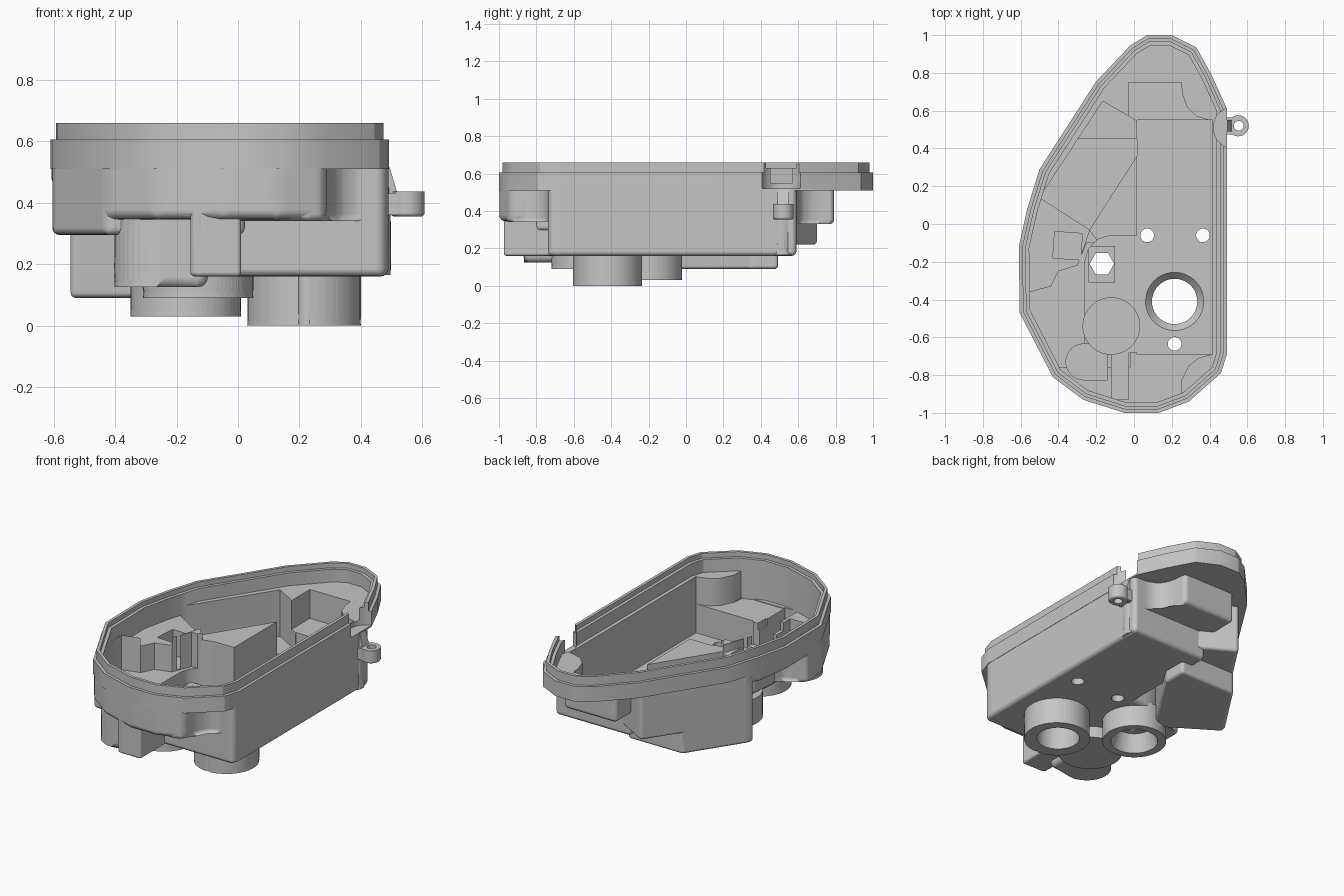
import bpy, bmesh, math
from mathutils import Vector

if "Cube" in bpy.data.objects:
    bpy.data.objects.remove(bpy.data.objects["Cube"])

grey = bpy.data.materials.new("plain grey")
grey.use_nodes = True
grey.diffuse_color = (0.56, 0.56, 0.56, 1)
grey.node_tree.nodes["Principled BSDF"].inputs["Base Color"].default_value = (0.56, 0.56, 0.56, 1)


# ---- flat polygon helpers ----
def ccw(poly):
    area = sum(a[0] * b[1] - b[0] * a[1] for a, b in zip(poly, poly[1:] + poly[:1]))
    return poly if area > 0 else poly[::-1]


def offset(poly, d):
    """Move every side outward by d."""
    pts = [Vector(p) for p in ccw(poly)]
    out = []
    for i, p in enumerate(pts):
        e1 = (p - pts[i - 1]).normalized()
        e2 = (pts[(i + 1) % len(pts)] - p).normalized()
        n1, n2 = Vector((e1.y, -e1.x)), Vector((e2.y, -e2.x))
        out.append(tuple(p + (n1 + n2) * d / (1 + n1.dot(n2))))
    return out


def clip(poly, frame):
    """Keep the part of poly inside a convex frame."""
    pts = [Vector(p) for p in ccw(poly)]
    frame = [Vector(p) for p in ccw(frame)]
    for a, b in zip(frame, frame[1:] + frame[:1]):
        e, new = b - a, []
        for i, p in enumerate(pts):
            q = pts[i - 1]
            sp, sq = e.cross(p - a), e.cross(q - a)
            if (sp >= 0) != (sq >= 0):
                new.append(q + (p - q) * sq / (sq - sp))
            if sp >= 0:
                new.append(p)
        pts = new
    return [tuple(p) for i, p in enumerate(pts) if (p - pts[i - 1]).length > 0.008]


def box(x0, x1, y0, y1):
    return [(x0, y0), (x1, y0), (x1, y1), (x0, y1)]


def disc(x, y, r, n=40):
    return [(x + r * math.cos(k * math.tau / n), y + r * math.sin(k * math.tau / n)) for k in range(n)]


# ---- solid helpers ----
def prism(name, poly, z0, z1, round_by=0.0, taper=0.0):
    """Extrude a polygon; round the underside and sharp uprights; taper offsets the top."""
    poly = ccw(poly)
    n = len(poly)
    bm = bmesh.new()
    low = [bm.verts.new((x, y, z0)) for x, y in poly]
    top = [bm.verts.new((x, y, z1)) for x, y in (offset(poly, taper) if taper else poly)]
    bm.faces.new(low[::-1])
    bm.faces.new(top)
    for i in range(n):
        j = (i + 1) % n
        bm.faces.new((low[i], low[j], top[j], top[i]))
    if round_by:
        def chosen(e):
            zs = [v.co.z for v in e.verts]
            if min(zs) > (z0 + z1) / 2:
                return False
            return max(zs) < z1 or e.calc_face_angle() > 0.6
        bmesh.ops.bevel(bm, geom=[e for e in bm.edges if chosen(e)], offset=round_by,
                        segments=4, profile=0.5, affect='EDGES', clamp_overlap=n < 20)
    me = bpy.data.meshes.new(name)
    bm.to_mesh(me)
    bm.free()
    me.materials.append(grey)
    ob = bpy.data.objects.new(name, me)
    bpy.context.collection.objects.link(ob)
    return ob


def combine(base, tool, mode):
    mod = base.modifiers.new(mode, 'BOOLEAN')
    mod.operation, mod.object, mod.solver = mode, tool, 'MANIFOLD'
    bpy.context.view_layer.objects.active = base
    bpy.ops.object.modifier_apply(modifier=mod.name)
    bpy.data.objects.remove(tool)


RIM, LIP, ABOVE = 0.605, 0.66, 0.72
outline = ccw([(0.07, 1), (0.2, 1), (0.33, 0.935), (0.41, 0.79), (0.492, 0.61), (0.492, -0.69), (0.46, -0.79),
               (0.29, -0.94), (0.13, -1), (-0.05, -1), (-0.27, -0.93), (-0.43, -0.81), (-0.605, -0.47),
               (-0.61, -0.12), (-0.565, 0.08), (-0.5, 0.29), (-0.2, 0.755), (-0.02, 0.945)])
skin, inside = offset(outline, -0.002), offset(outline, -0.055)

# bays: name, inner plan, floor height, optional outer plan
slanted = [(-0.5, 0.14), (-0.165, 0.65), (0.015, 0.545), (0.015, 0.36), (-0.235, -0.03)]
corner = [p for p in disc(-0.265, -0.73, 0.095) if p[0] < -0.26] + [(-0.14, -0.825), (-0.14, -0.635)]
bays = [
    ("front_wall", [(0.25, -1.1), (0.25, -0.75), (-0.7, -0.75), (-0.7, -1.1)], 0.385, None),
    ("front_shelf", [(-0.02, -0.76), (-0.02, -0.1), (-0.25, -0.1), (-0.3, -0.22), (-0.4, -0.25),
                     (-0.44, -0.33), (-0.55, -0.36), (-0.7, -0.38), (-0.7, -0.76)], 0.335, None),
    ("raised_shelf", [(-0.7, -0.38), (-0.55, -0.36), (-0.44, -0.33), (-0.4, -0.25), (-0.3, -0.22),
                      (-0.235, -0.03), (-0.5, 0.14), (-0.7, 0.14)], 0.5, None),
    ("raised_wedge", [(0.02, 0.37), (-0.235, -0.03), (-0.2, -0.08), (0.02, -0.08)], 0.51, None),
    ("main_bay", box(0.015, 0.415, -0.69, 0.55), 0.2, box(-0.03, 0.6, -0.737, 0.59)),
    ("middle_bay", [(0.05, -0.06), (-0.12, -0.06), (-0.19, -0.08), (-0.24, -0.13), (-0.26, -0.2),
                    (-0.26, -0.68), (0.05, -0.68)], 0.2, None),
    ("slanted_bay", slanted, 0.26, None),
    ("slanted_well", clip(slanted, box(-1, 1, -1, 0.45)), 0.13, None),
    ("rear_pocket", [(-0.03, 0.5), (-0.03, 0.75), (0.25, 0.75), (0.255, 0.69), (0.28, 0.62),
                     (0.33, 0.57), (0.41, 0.547), (0.41, 0.5)], 0.37, None),
    ("front_pocket", [(-0.04, -0.6), (-0.04, -0.92), (0.24, -0.92), (0.25, -0.83), (0.29, -0.75),
                      (0.34, -0.71), (0.41, -0.69), (0.41, -0.6)], 0.38, None),
    ("front_lobe", box(-0.12, -0.03, -0.93, -0.65), 0.2, box(-0.155, 0.01, -0.973, -0.6)),
    ("side_notch", [(-0.43, -0.18), (-0.28, -0.19), (-0.275, -0.05), (-0.42, -0.04)], 0.34, None),
    ("round_well", disc(-0.12, -0.54, 0.15), 0.13, disc(-0.13, -0.54, 0.18)),
    ("corner_well", corner, 0.165, None),
]

# outer body
housing = prism("housing", outline, 0.51, RIM)
combine(housing, prism("lip", offset(outline, -0.018), 0.55, LIP), 'UNION')
for name, plan, floor, outer in bays:
    outer = clip(outer or offset(plan, 0.042), skin)
    combine(housing, prism(name, outer, floor - 0.04, 0.58, 0.033), 'UNION')

# round bosses underneath
for name, x, y, r, z in (("large_boss", 0.215, -0.42, 0.185, 0), ("hollow_boss", -0.17, -0.2, 0.18, 0.03)):
    combine(housing, prism(name, disc(x, y, r, 48), z, 0.19, 0.02), 'UNION')

# side post under the lug
combine(housing, prism("side_post", disc(0.439, 0.515, 0.058), 0.165, 0.45, 0.02), 'UNION')

# hollow interior
combine(housing, prism("upper_hollow", inside, 0.55, ABOVE), 'DIFFERENCE')
combine(housing, prism("lip_step", offset(outline, -0.036), 0.63, ABOVE), 'DIFFERENCE')
for name, plan, floor, outer in bays:
    combine(housing, prism(name, clip(plan, inside), floor, ABOVE), 'DIFFERENCE')

# raised collar round the small opening
combine(housing, prism("collar", box(-0.24, -0.1, -0.31, -0.12), 0.18, 0.25), 'UNION')

# holes
for x, y, r in ((0.07, -0.06, 0.036), (0.365, -0.06, 0.036), (0.215, -0.635, 0.036), (0.215, -0.41, 0.12)):
    combine(housing, prism("hole", disc(x, y, r), -0.1, 0.4), 'DIFFERENCE')
combine(housing, prism("bore_flare", disc(0.215, -0.41, 0.118), 0.16, 0.21, taper=0.045), 'DIFFERENCE')
combine(housing, prism("boss_hollow", disc(-0.17, -0.2, 0.135), 0.02, 0.14, taper=-0.03), 'DIFFERENCE')
combine(housing, prism("small_opening", disc(-0.17, -0.21, 0.065, 6), 0.1, 0.4), 'DIFFERENCE')

# round notch through the rim
combine(housing, prism("rim_notch", disc(0.53, 0.51, 0.11), 0.52, ABOVE), 'DIFFERENCE')

# side lug with eye and rib
lug = prism("side_lug", disc(0.552, 0.52, 0.056, 28), 0.355, 0.437, 0.012)
combine(lug, prism("lug_arm", box(0.47, 0.55, 0.475, 0.565), 0.36, 0.432), 'UNION')
combine(lug, prism("lug_eye", disc(0.555, 0.52, 0.026, 20), 0.2, 0.6), 'DIFFERENCE')
rib = prism("lug_rib", box(0.47, 0.522, 0.49, 0.55), 0.42, 0.515)
for v in rib.data.vertices:
    if v.co.z > 0.5 and v.co.x > 0.5:
        v.co.x = 0.494

# smooth the rounded edges while large faces stay flat
for ob in (housing, lug):
    bpy.ops.object.select_all(action='DESELECT')
    ob.select_set(True)
    bpy.context.view_layer.objects.active = ob
    bpy.ops.object.shade_smooth_by_angle(angle=math.radians(30))
    ob.modifiers.new("flat_walls", 'WEIGHTED_NORMAL').keep_sharp = True
